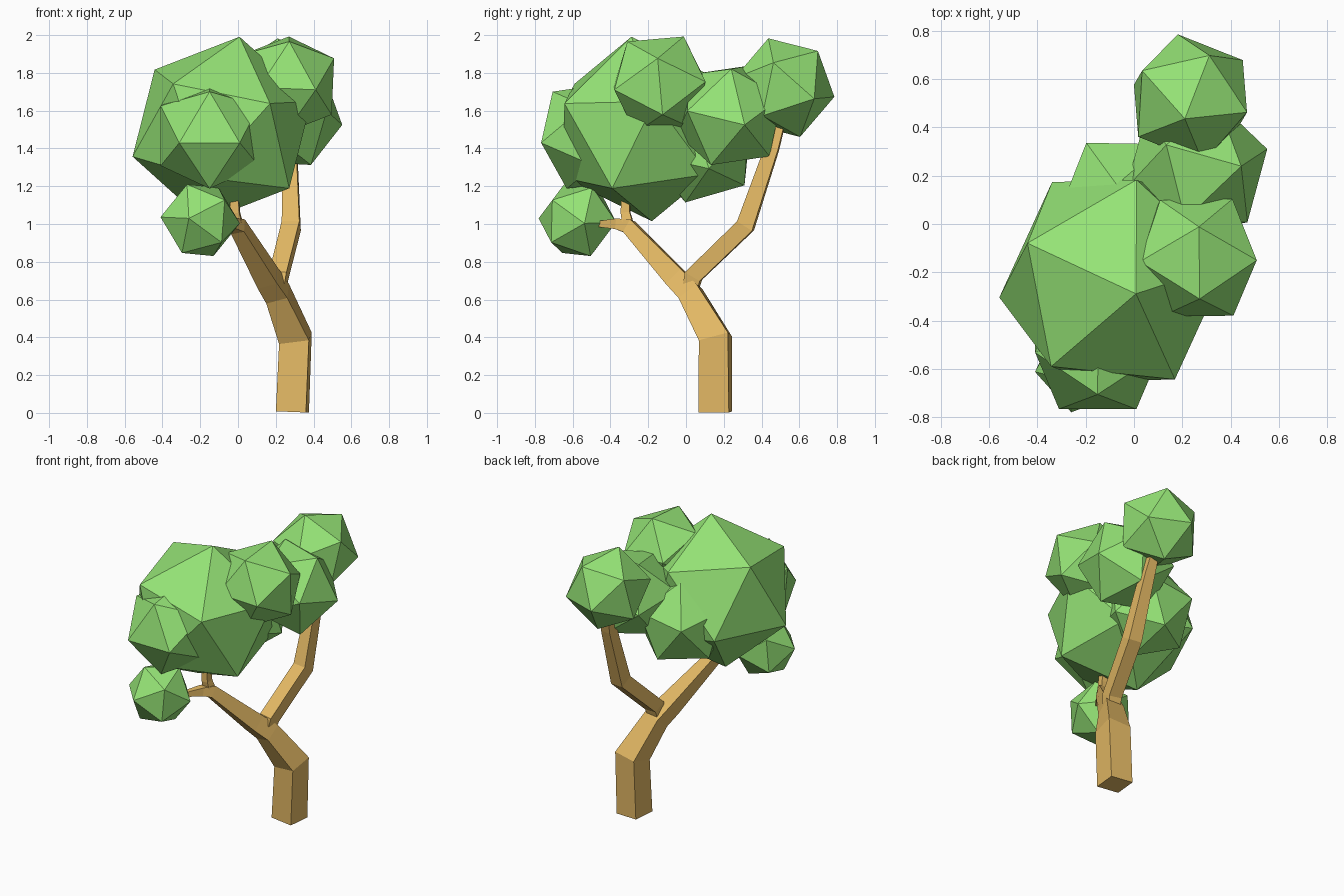
import bpy, bmesh
from mathutils import Vector, Matrix

if "Cube" in bpy.data.objects:
    bpy.data.objects.remove(bpy.data.objects["Cube"])


def material(name, rgb):
    m = bpy.data.materials.new(name)
    m.diffuse_color = (*rgb, 1)
    m.use_nodes = True
    m.node_tree.nodes["Principled BSDF"].inputs["Base Color"].default_value = m.diffuse_color
    return m


BARK = material("bark", (0.78, 0.49, 0.13))
LEAF = material("leaf", (0.30, 0.77, 0.18))


def finish(name, bm, mat):
    bmesh.ops.recalc_face_normals(bm, faces=bm.faces[:])
    mesh = bpy.data.meshes.new(name)
    bm.to_mesh(mesh)
    bm.free()
    mesh.materials.append(mat)
    obj = bpy.data.objects.new(name, mesh)
    bpy.context.collection.objects.link(obj)
    return obj


def limb(name, path):
    """Square tapering tube through (x, y, z, half width) points."""
    bm = bmesh.new()
    pts = [Vector(p[:3]) for p in path]
    ref = Vector((0.995, -0.1, 0))
    rings = []
    for i, p in enumerate(pts):
        t = Vector()
        if i > 0:
            t += (p - pts[i - 1]).normalized()
        if i < len(pts) - 1:
            t += (pts[i + 1] - p).normalized()
        t.normalize()
        u = (ref - t * ref.dot(t)).normalized()
        v = t.cross(u)
        h = path[i][3]
        rings.append([bm.verts.new(p + h * (a * u + b * v))
                      for a, b in ((-1, -1), (1, -1), (1, 1), (-1, 1))])
    for r, s in zip(rings, rings[1:]):
        for k in range(4):
            n = (k + 1) % 4
            bm.faces.new((r[k], r[n], s[n], s[k]))
    bm.faces.new(rings[0][::-1])
    bm.faces.new(rings[-1])
    return finish(name, bm, BARK)


def frame(a, b):
    """Orthonormal frame with z along a, x towards b."""
    z = a.normalized()
    x = (b - z * b.dot(z)).normalized()
    return Matrix((x, z.cross(x), z)).transposed()


def leaf_ball(name, centre, radius, corner, neighbour):
    """Icosahedron turned so two adjacent corners point at given places."""
    c = Vector(centre)
    bm = bmesh.new()
    bmesh.ops.create_icosphere(bm, subdivisions=1, radius=radius)
    top = max(bm.verts, key=lambda v: v.co.z)
    side = top.link_edges[0].other_vert(top)
    rot = frame(Vector(corner) - c, Vector(neighbour) - c) @ frame(top.co, side.co).transposed()
    for v in bm.verts:
        v.co = rot @ v.co + c
    return finish(name, bm, LEAF)


# Trunk running on into the front branch and its thin twig
limb("trunk", [(0.288, 0.155, 0.005, 0.08), (0.304, 0.155, 0.395, 0.08),
               (0.21, 0.025, 0.63, 0.06), (0.16, -0.05, 0.71, 0.056),
               (0.0, -0.3, 0.985, 0.038), (-0.03, -0.36, 1.0, 0.028),
               (-0.1, -0.48, 1.0, 0.013)])
# Rear branch
limb("rear_branch", [(0.2, 0.01, 0.6, 0.035), (0.215, 0.04, 0.725, 0.046),
                     (0.282, 0.315, 0.99, 0.047), (0.275, 0.455, 1.4, 0.036),
                     (0.26, 0.5, 1.55, 0.028)])
# Short upright twig into the crown
limb("upper_twig", [(0.0, -0.3, 0.97, 0.03), (-0.015, -0.32, 1.06, 0.024),
                    (-0.02, -0.32, 1.18, 0.02)])

# Leaf clumps: centre, radius, one corner, adjacent corner
CLUMPS = {
    "main_crown": ((-0.085, -0.235, 1.503), 0.5, (0.01, -0.29, 2.0), (-0.44, -0.08, 1.82)),
    "front_leaves": ((-0.15, -0.51, 1.467), 0.305, (-0.31, -0.765, 1.43), (0.015, -0.765, 1.43)),
    "low_leaves": ((-0.2, -0.575, 1.02), 0.214, (-0.26, -0.78, 1.03), (-0.27, -0.645, 1.21)),
    "right_leaves": ((0.26, -0.14, 1.738), 0.285, (0.507, -0.15, 1.876), (0.245, 0.0, 2.0)),
    "middle_leaves": ((0.26, 0.23, 1.575), 0.307, (0.55, 0.31, 1.525), (0.455, 0.25, 1.77)),
    "rear_leaves": ((0.234, 0.52, 1.722), 0.275, (0.313, 0.7, 1.918), (0.21, 0.435, 1.976)),
    "inner_leaves": ((-0.03, 0.08, 1.41), 0.31, (-0.2, 0.34, 1.46), (0.07, 0.26, 1.15)),
}
for clump, args in CLUMPS.items():
    leaf_ball(clump, *args)
